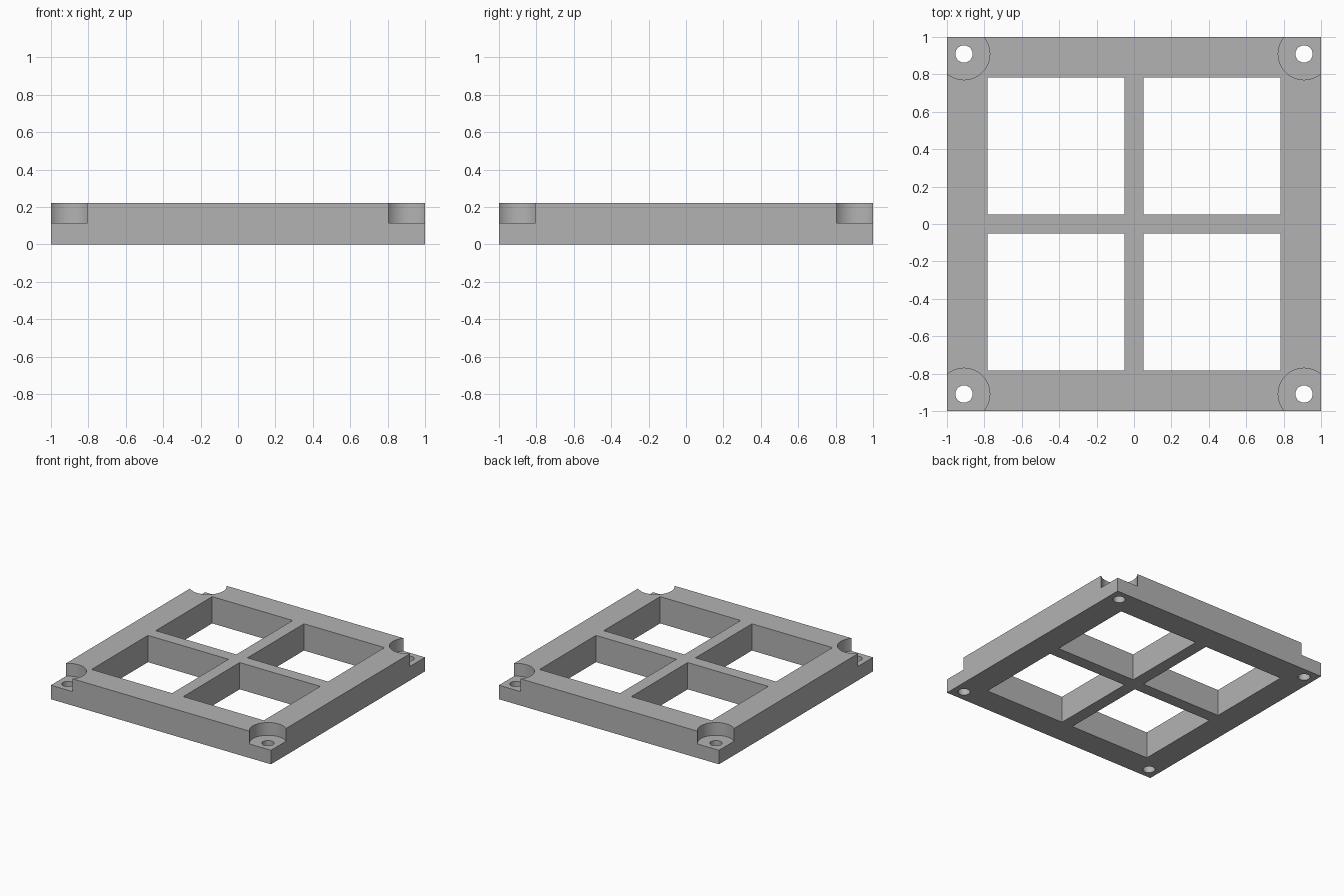
import bpy
import math

cube = bpy.data.objects.get("Cube")
if cube:
    bpy.data.objects.remove(cube, do_unlink=True)

HEIGHT = 0.22
SEAT_Z = 0.115      # floor of the corner screw recesses
SCREW = 0.909       # screw axis offset from the centre
WINDOW_IN, WINDOW_OUT = 0.051, 0.783


def box(name, x, y, z, sx, sy, sz):
    bpy.ops.mesh.primitive_cube_add(size=1, location=(x, y, z))
    ob = bpy.context.object
    ob.name = name
    ob.scale = (sx, sy, sz)
    bpy.ops.object.transform_apply(location=True, rotation=False, scale=True)
    return ob


def cylinder(name, x, y, bottom, top, radius):
    bpy.ops.mesh.primitive_cylinder_add(
        vertices=64, radius=radius, depth=top - bottom,
        location=(x, y, (bottom + top) / 2))
    bpy.context.object.name = name
    return bpy.context.object


def cut(target, cutter):
    cutter.hide_render = True
    mod = target.modifiers.new("cut", "BOOLEAN")
    mod.operation = "DIFFERENCE"
    mod.solver = "EXACT"
    mod.object = cutter
    bpy.context.view_layer.objects.active = target
    bpy.ops.object.modifier_apply(modifier=mod.name)
    bpy.data.objects.remove(cutter, do_unlink=True)


# Single grey material
grey = bpy.data.materials.new("grey")
grey.use_nodes = True
colour = (0.45, 0.45, 0.45, 1)
grey.diffuse_color = colour
grey.node_tree.nodes["Principled BSDF"].inputs["Base Color"].default_value = colour

# Square slab
frame = box("window_frame", 0, 0, HEIGHT / 2, 2, 2, HEIGHT)

# Four windows, leaving the cross bars, and a recessed screw hole per corner
window_size = WINDOW_OUT - WINDOW_IN
window_mid = (WINDOW_OUT + WINDOW_IN) / 2
for sx in (-1, 1):
    for sy in (-1, 1):
        cut(frame, box("window_cutter", sx * window_mid, sy * window_mid,
                       HEIGHT / 2, window_size, window_size, 1))
        cut(frame, cylinder("recess_cutter", sx * SCREW, sy * SCREW,
                            SEAT_Z, 0.5, 0.138))
        cut(frame, cylinder("hole_cutter", sx * SCREW, sy * SCREW,
                            -0.2, 0.5, 0.046))

frame.data.materials.clear()
frame.data.materials.append(grey)

# Smooth the round walls only
bpy.ops.object.select_all(action="DESELECT")
frame.select_set(True)
bpy.context.view_layer.objects.active = frame
bpy.ops.object.shade_smooth_by_angle(angle=math.radians(30))
